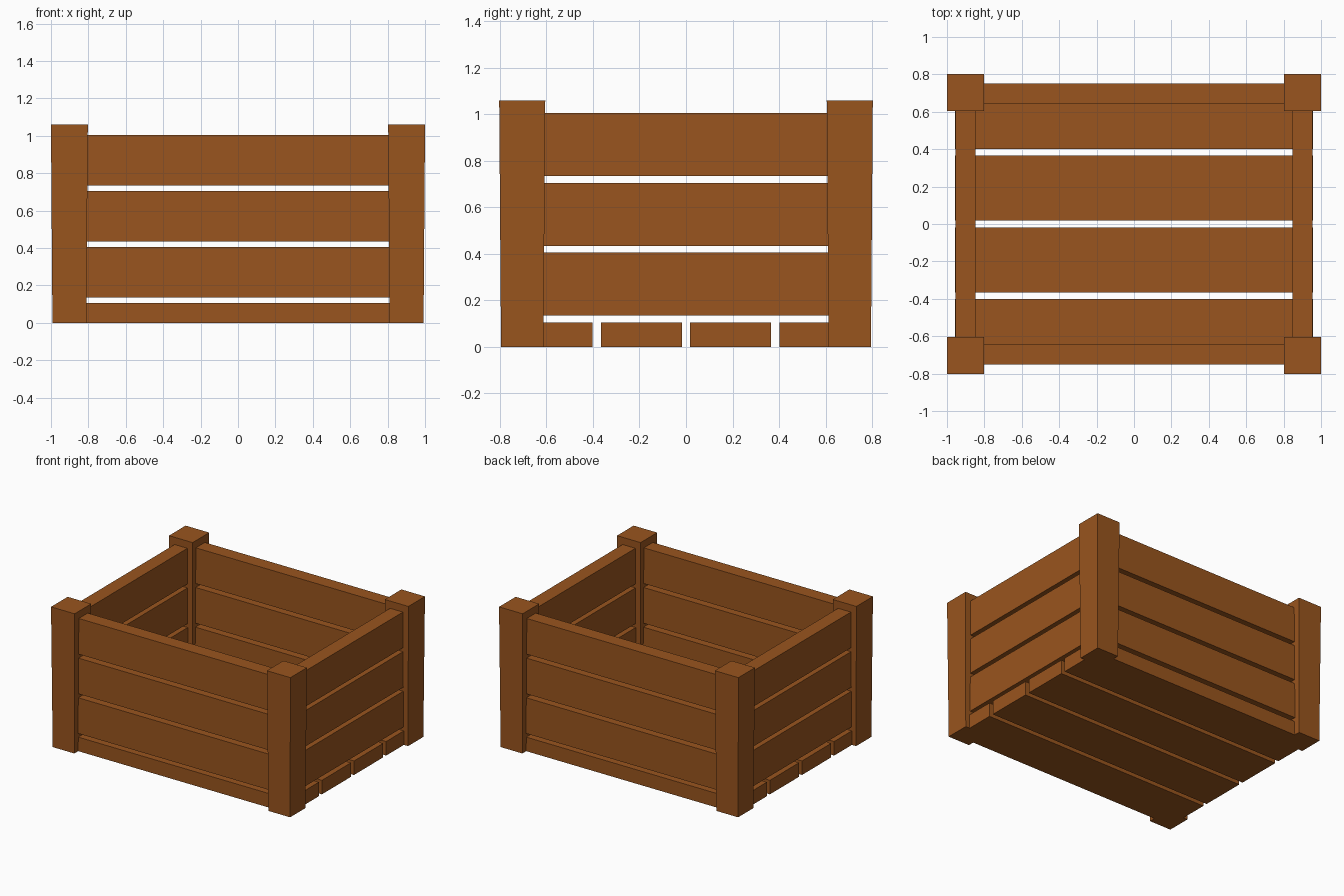
import bpy, bmesh

if "Cube" in bpy.data.objects:
    bpy.data.objects.remove(bpy.data.objects["Cube"])

wood = bpy.data.materials.new("wood")
wood.diffuse_color = (0.32, 0.09, 0.013, 1)
wood.use_nodes = True
wood.node_tree.nodes["Principled BSDF"].inputs["Base Color"].default_value = wood.diffuse_color


def box(name, x0, x1, y0, y1, z0, z1, taper=0.0):
    """Box between limits; its foot is drawn in by taper on every side."""
    bm = bmesh.new()
    bmesh.ops.create_cube(bm, size=1)
    for v in bm.verts:
        sx, sy, sz = (c > 0 for c in v.co)
        t = 0 if sz else taper
        v.co = (x1 - t if sx else x0 + t,
                y1 - t if sy else y0 + t,
                z1 if sz else z0)
    mesh = bpy.data.meshes.new(name)
    bm.to_mesh(mesh)
    bm.free()
    mesh.materials.append(wood)
    obj = bpy.data.objects.new(name, mesh)
    bpy.context.collection.objects.link(obj)
    return obj


def mirrored(a, b, s):
    return (a, b) if s > 0 else (-b, -a)


# Tapered corner posts
for sx, side in ((-1, "left"), (1, "right")):
    for sy, end in ((-1, "front"), (1, "back")):
        box(f"{end}_{side}_post", *mirrored(0.803, 1.0, sx),
            *mirrored(0.605, 0.803, sy), 0, 1.06, taper=0.008)

# Wall slats, three per side, with ends let into the posts
for i in range(3):
    z = 0.135 + 0.3 * i
    for s, end, side in ((-1, "front", "left"), (1, "back", "right")):
        box(f"{end}_slat_{i + 1}", -0.9, 0.9,
            *mirrored(0.645, 0.752, s), z, z + 0.27)
        box(f"{side}_slat_{i + 1}", *mirrored(0.847, 0.954, s),
            -0.7, 0.7, z, z + 0.27)

# Floor boards running left to right
for i in range(4):
    y = -0.575 + 0.3833 * i
    box(f"floor_board_{i + 1}", -0.957, 0.957, y - 0.174, y + 0.174, 0, 0.106)
